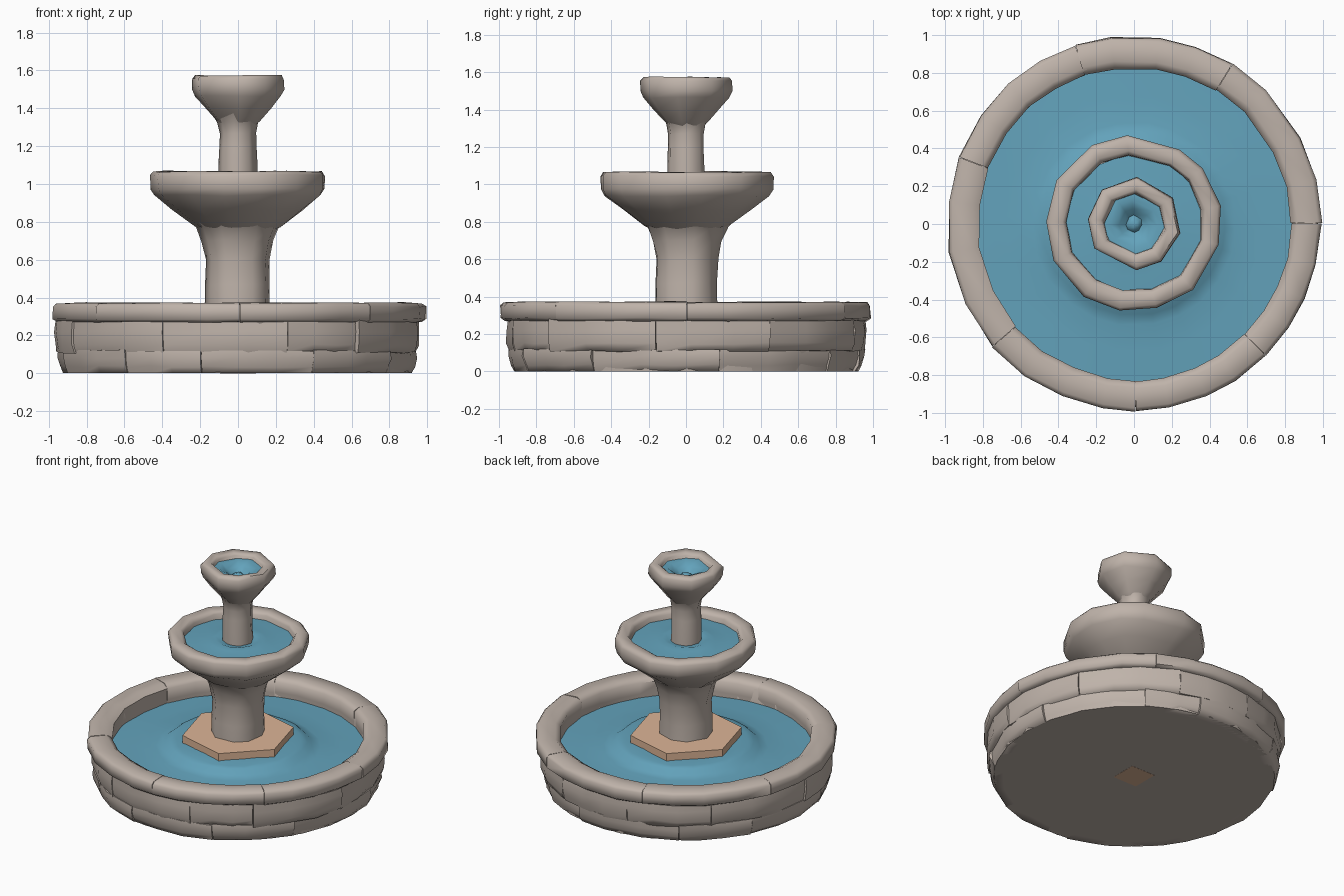
import bpy, bmesh, math, random

if "Cube" in bpy.data.objects:
    bpy.data.objects.remove(bpy.data.objects["Cube"])

random.seed(5)
TAU = 2 * math.pi


def material(name, rgb):
    m = bpy.data.materials.new(name)
    m.diffuse_color = (*rgb, 1)
    m.use_nodes = True
    m.node_tree.nodes["Principled BSDF"].inputs["Base Color"].default_value = m.diffuse_color
    return m


STONE = material("warm grey stone", (0.52, 0.45, 0.40))
WATER = material("blue water", (0.125, 0.365, 0.50))
SAND = material("sand brown", (0.72, 0.46, 0.305))


def jit(a):
    return random.uniform(-a, a)


def sweep(bm, profile, n, a0=0.0, a1=TAU, closed=False, wobble=0.0, zwob=None):
    """Revolve (r, z) points from a0 to a1; a partial sweep gets end caps."""
    full = abs(a1 - a0 - TAU) < 1e-6
    zw = wobble * 0.5 if zwob is None else zwob
    rings = []
    for i in range(n if full else n + 1):
        a = a0 + (a1 - a0) * i / n
        da = jit(0.2) * (a1 - a0) / n if (wobble and (full or 0 < i < n)) else 0
        base = jit(wobble) * 0.6
        ring = []
        for r, z in profile:
            rr, zz = r, z
            if r > 1e-4:
                rr = min(r + base + jit(wobble) * 0.6, 0.998)
                zz = z + jit(zw) if z > 0.001 else z
            ring.append(bm.verts.new((rr * math.cos(a + da), rr * math.sin(a + da), zz)))
        rings.append(ring)
    m = len(profile)
    for i in range(n):
        p, q = rings[i], rings[(i + 1) % len(rings)]
        for j in range(m if closed else m - 1):
            k = (j + 1) % m
            bm.faces.new((p[j], q[j], q[k], p[k]))
    if not full:
        bm.faces.new(rings[0])
        bm.faces.new(rings[-1][::-1])


def finish(name, bm, mat, angle=60):
    bmesh.ops.remove_doubles(bm, verts=bm.verts, dist=1e-5)
    bmesh.ops.recalc_face_normals(bm, faces=bm.faces)
    me = bpy.data.meshes.new(name)
    bm.to_mesh(me)
    bm.free()
    me.materials.append(mat)
    ob = bpy.data.objects.new(name, me)
    bpy.context.collection.objects.link(ob)
    bpy.ops.object.select_all(action='DESELECT')
    ob.select_set(True)
    bpy.context.view_layer.objects.active = ob
    if angle:
        bpy.ops.object.shade_smooth_by_angle(angle=math.radians(angle))
    return ob


def lathe(name, profile, n, mat, phase=0.0, wobble=0.0, zwob=None, angle=60):
    bm = bmesh.new()
    sweep(bm, profile, n, phase, phase + TAU, False, wobble, zwob)
    return finish(name, bm, mat, angle)


def course(name, profile, count, phase, wobble, shift, gap, per=3):
    """A ring of separate, nearly touching stones of uneven length."""
    bm = bmesh.new()
    cuts = [phase + TAU * (i + jit(0.22)) / count for i in range(count)]
    cuts.append(cuts[0] + TAU)
    for a0, a1 in zip(cuts, cuts[1:]):
        s, t = jit(shift), jit(shift * 0.3)
        prof = [(r + (s if r > 0.9 else 0), z + (t if z > 0.36 else 0)) for r, z in profile]
        sweep(bm, prof, per, a0 + gap, a1 - gap, True, wobble, wobble * 0.5)
    return finish(name, bm, STONE, 65)


# Solid basin core behind the stones, with its flat underside
lathe("basin_core", [(0, 0), (0.92, 0), (0.935, 0.12), (0.953, 0.27), (0.975, 0.30),
                     (0.975, 0.345), (0.96, 0.362), (0.86, 0.362), (0.838, 0.34), (0.84, 0.15),
                     (0, 0.15)], 26, STONE)

# Two courses of rough wall stones and the rim stones on top
course("lower_wall_stones", [(0.86, 0), (0.922, 0), (0.938, 0.035), (0.95, 0.08), (0.948, 0.12),
                             (0.86, 0.125)], 10, 0.2, 0.010, 0.007, 0.0015)
course("upper_wall_stones", [(0.87, 0.105), (0.952, 0.11), (0.965, 0.15), (0.968, 0.22),
                             (0.962, 0.285), (0.87, 0.285)], 10, 0.5, 0.011, 0.008, 0.0015)
course("rim_stones", [(0.84, 0.27), (0.965, 0.27), (0.99, 0.285), (0.99, 0.352), (0.97, 0.370),
                      (0.865, 0.372), (0.828, 0.35), (0.832, 0.27), (0.835, 0.2)],
       7, 0.2, 0.007, 0.005, 0.001, per=4)

# Basin water with a raised ripple around the plinth
lathe("basin_water", [(0.85, 0.238), (0.68, 0.245), (0.54, 0.252), (0.485, 0.265), (0.45, 0.295),
                      (0.41, 0.302), (0.36, 0.308), (0.1, 0.308)], 22, WATER, 0, 0.005, 0.004)

# Six-sided plinth
lathe("plinth", [(0, 0.27), (0.37, 0.27), (0.37, 0.36), (0, 0.36)], 6, SAND,
      math.radians(45), 0, 0, 20)

# Small square plate in the underside
bm = bmesh.new()
bmesh.ops.create_cube(bm, size=1)
for v in bm.verts:
    v.co = (v.co.x * 0.19, v.co.y * 0.19, v.co.z * 0.008 + 0.003)
finish("underside_plate", bm, SAND, 0)

# Pedestal
lathe("pedestal", [(0, 0.33), (0.175, 0.33), (0.174, 0.47), (0.174, 0.60), (0.197, 0.70),
                   (0.227, 0.78), (0.29, 0.84)], 9, STONE, 0.2, 0.009, 0.008)

# Middle bowl
lathe("middle_bowl", [(0.15, 0.74), (0.228, 0.775), (0.35, 0.865), (0.447, 0.94), (0.465, 0.975),
                      (0.468, 1.045), (0.45, 1.066), (0.385, 1.066), (0.365, 1.045),
                      (0.36, 0.98), (0, 0.95)], 13, STONE, 0.15, 0.008, 0.005)
lathe("middle_water", [(0.372, 1.014), (0.28, 1.020), (0.19, 1.026), (0.15, 1.035), (0.12, 1.025),
                       (0.05, 1.02)], 13, WATER, 0.15, 0.003, 0.003)

# Upper column and top bowl
lathe("upper_column", [(0.103, 0.97), (0.102, 1.10), (0.099, 1.20), (0.098, 1.27), (0.11, 1.33),
                       (0.15, 1.39)], 8, STONE, -0.09, 0.004, 0.004)
lathe("top_bowl", [(0.08, 1.30), (0.118, 1.335), (0.175, 1.40), (0.230, 1.465), (0.245, 1.50),
                   (0.245, 1.555), (0.232, 1.574), (0.18, 1.572), (0.163, 1.555),
                   (0.15, 1.48), (0, 1.42)], 8, STONE, -0.09, 0.006, 0.003)

# Top water dips to a small bubbling nub
lathe("top_water", [(0.165, 1.54), (0.125, 1.54), (0.08, 1.515), (0.045, 1.48), (0.036, 1.495),
                    (0.02, 1.505), (0, 1.506)], 8, WATER, -0.09, 0.004, 0.004)
